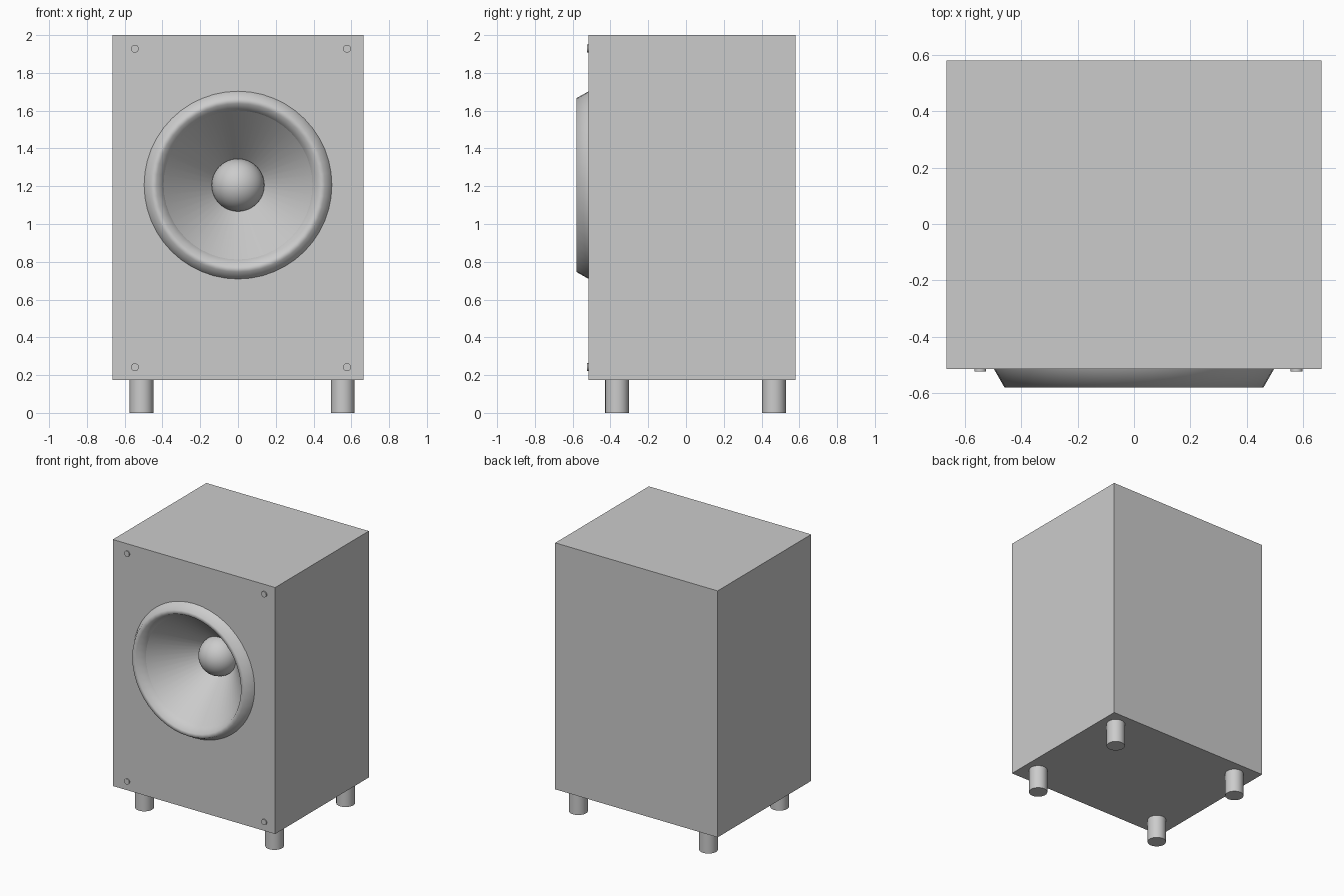
import bpy, bmesh, math
from mathutils import Matrix, Vector

if "Cube" in bpy.data.objects:
    bpy.data.objects.remove(bpy.data.objects["Cube"])

SEG = 48
FRONT, BACK, HALF_W = -0.515, 0.58, 0.665
BASE, TOP = 0.175, 2.0
DRIVER_Z = 1.206


def finish(name, bm, smooth=False):
    me = bpy.data.meshes.new(name)
    for f in bm.faces:
        f.smooth = smooth
    bm.to_mesh(me)
    bm.free()
    ob = bpy.data.objects.new(name, me)
    bpy.context.collection.objects.link(ob)
    return ob


def circle_point(r, y, k):
    a = 2 * math.pi * k / SEG
    return (r * math.cos(a), y, DRIVER_Z + r * math.sin(a))


def lathe(name, profile):
    """Revolve (radius, y) points around the driver axis, facing -y."""
    bm = bmesh.new()
    rings = [[bm.verts.new(circle_point(r, y, k)) for k in range(SEG)] for r, y in profile]
    for a, b in zip(rings, rings[1:]):
        for k in range(SEG):
            n = (k + 1) % SEG
            bm.faces.new((a[k], a[n], b[n], b[k]))
    bmesh.ops.remove_doubles(bm, verts=bm.verts, dist=1e-5)
    return finish(name, bm, True)


def cylinder(name, r, depth, loc, rot_x=0.0, seg=24):
    bm = bmesh.new()
    m = Matrix.Translation(loc) @ Matrix.Rotation(rot_x, 4, 'X')
    bmesh.ops.create_cone(bm, cap_ends=True, segments=seg, radius1=r, radius2=r,
                          depth=depth, matrix=m)
    ob = finish(name, bm)
    bpy.ops.object.select_all(action='DESELECT')
    ob.select_set(True)
    bpy.context.view_layer.objects.active = ob
    bpy.ops.object.shade_smooth_by_angle()


# cabinet: box whose front panel has a round opening for the driver
bm = bmesh.new()
bmesh.ops.create_cube(bm, size=1, matrix=Matrix.Translation((0, (FRONT + BACK) / 2, (BASE + TOP) / 2))
                      @ Matrix.Diagonal((2 * HALF_W, BACK - FRONT, TOP - BASE, 1)))
panel = min(bm.faces, key=lambda f: f.calc_center_median().y)
edges = list(panel.edges)
bmesh.ops.delete(bm, geom=[panel], context='FACES_ONLY')
hole = [bm.verts.new(circle_point(0.42, FRONT, k)) for k in range(SEG)]
edges += [bm.edges.new((hole[k], hole[(k + 1) % SEG])) for k in range(SEG)]
bmesh.ops.triangle_fill(bm, edges=edges, use_beauty=True, normal=Vector((0, -1, 0)))
bmesh.ops.recalc_face_normals(bm, faces=bm.faces)
finish("cabinet", bm)

# driver: rubber surround, recessed cone, dust cap
lathe("surround", [(0.497, FRONT), (0.46, -0.58), (0.431, -0.58), (0.394, FRONT)])
lathe("cone", [(0.394, FRONT), (0.12, -0.205)])
lathe("dust_cap", [(0.14 * math.cos(t), -0.22 - 0.14 * math.sin(t))
                   for t in (math.pi / 2 * i / 10 for i in range(11))])

# panel screws
for x in (-0.546, 0.577):
    for z in (0.242, 1.928):
        cylinder("panel_screw", 0.021, 0.02, (x, FRONT + 0.002, z), math.pi / 2, 16)

# feet
for x in (-0.511, 0.555):
    for y in (-0.365, 0.466):
        cylinder("foot", 0.063, BASE, (x, y, BASE / 2))
